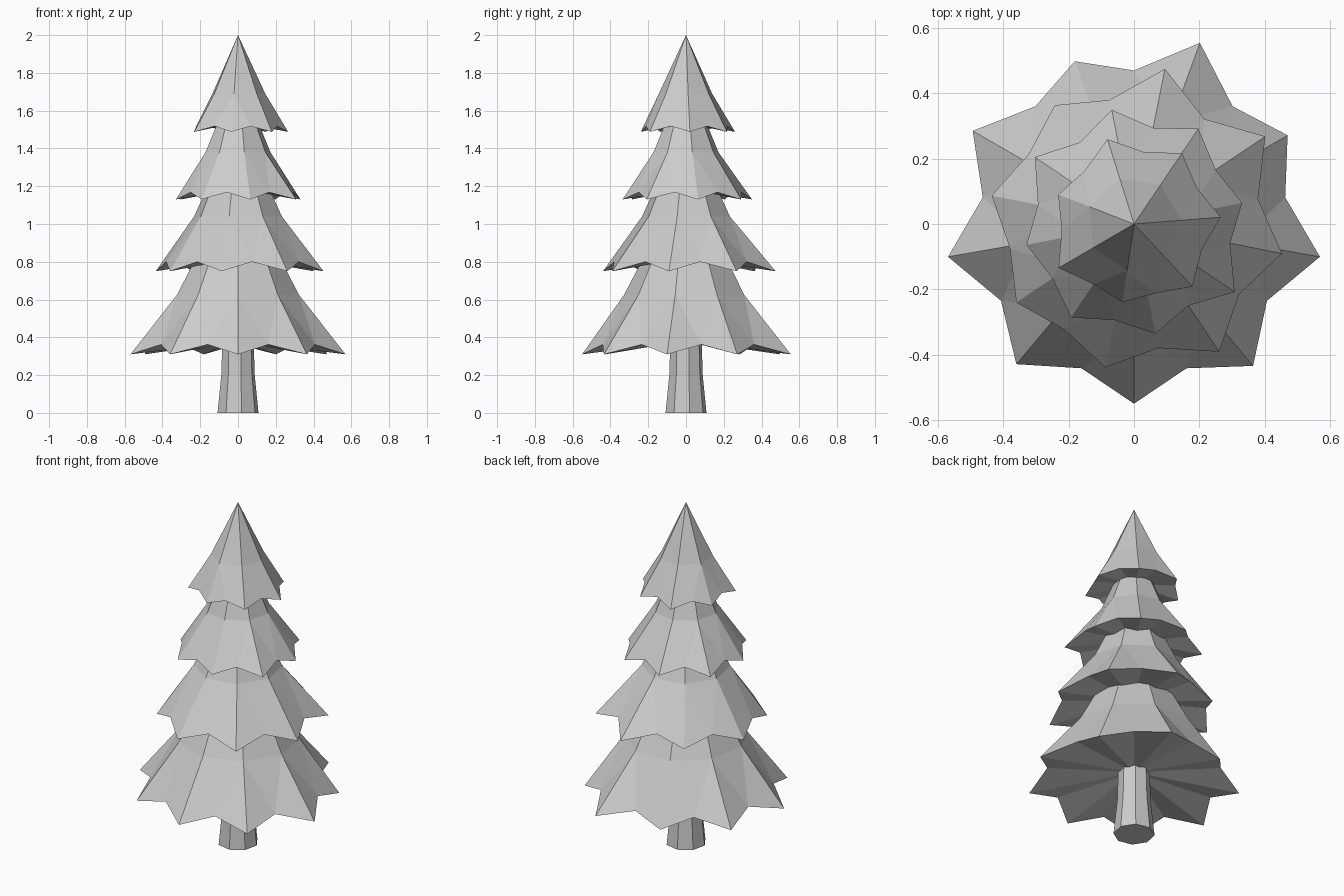
import bpy
import bmesh
from math import cos, sin, pi, radians

cube = bpy.data.objects.get("Cube")
if cube:
    bpy.data.objects.remove(cube, do_unlink=True)

grey = bpy.data.materials.new("plain grey")
grey.use_nodes = True
grey.diffuse_color = (0.6, 0.6, 0.6, 1)
grey.node_tree.nodes["Principled BSDF"].inputs["Base Color"].default_value = (0.6, 0.6, 0.6, 1)


def finish(bm, name):
    bmesh.ops.recalc_face_normals(bm, faces=bm.faces)
    mesh = bpy.data.meshes.new(name)
    bm.to_mesh(mesh)
    bm.free()
    mesh.materials.append(grey)
    obj = bpy.data.objects.new(name, mesh)
    bpy.context.collection.objects.link(obj)
    return obj


def polar(bm, radius, angle, z):
    return bm.verts.new((radius * cos(angle), radius * sin(angle), z))


def bridge(bm, lower, upper):
    n = len(lower)
    for i in range(n):
        j = (i + 1) % n
        bm.faces.new((lower[i], lower[j], upper[j], upper[i]))


def fan(bm, ring, tip):
    for i, v in enumerate(ring):
        bm.faces.new((v, ring[(i + 1) % len(ring)], tip))


def branch_tier(name, start, tips, tip_z, valley, valley_z, waist, waist_z, apex_z):
    """Star-shaped skirt flaring out below a straight-sided pyramid."""
    bm = bmesh.new()
    n = len(tips)
    rim, middle = [], []
    for i, tip in enumerate(tips):
        a = radians(start) + 2 * pi * i / n
        half = a + pi / n
        rim += [polar(bm, tip, a, tip_z), polar(bm, valley, half, valley_z)]
        middle += [polar(bm, waist, a, waist_z),
                   polar(bm, waist * cos(pi / n), half, waist_z)]
    # Flared skirt, triangulated along the ridges
    for i in range(2 * n):
        j = (i + 1) % (2 * n)
        if i % 2 == 0:
            bm.faces.new((rim[i], rim[j], middle[i]))
            bm.faces.new((rim[j], middle[j], middle[i]))
        else:
            bm.faces.new((rim[i], rim[j], middle[j]))
            bm.faces.new((rim[i], middle[j], middle[i]))
    fan(bm, middle, bm.verts.new((0, 0, apex_z)))
    fan(bm, rim, bm.verts.new((0, 0, valley_z + 0.02)))
    return finish(bm, name)


# Branch tiers, with tips listed anticlockwise from the starting angle
branch_tier("bottom_branches", -90,
            [.55, .567, .578, .543, .59, .53, .57, .578, .56],
            .31, .47, .362, .328, .625, 1.25)
branch_tier("lower_middle_branches", -11.3,
            [.462, .483, .484, .437, .444, .433, .448, .47],
            .75, .387, .8, .237, 1.04, 1.55)
branch_tier("upper_middle_branches", 11,
            [.337, .352, .356, .366, .335, .345, .342, .372],
            1.13, .3, 1.168, .175, 1.38, 1.8)
branch_tier("top_branches", 4.5,
            [.266, .262, .272, .249, .267, .242, .262],
            1.488, .222, 1.518, .145, 1.69, 2)

# Tapered trunk
bm = bmesh.new()
rings = [[polar(bm, r, radians(10 + 45 * i), z) for i in range(8)]
         for r, z in ((.11, 0), (.09, .2), (.083, .42))]
for low, high in zip(rings, rings[1:]):
    bridge(bm, low, high)
bm.faces.new(rings[0])
bm.faces.new(rings[-1])
finish(bm, "trunk")
